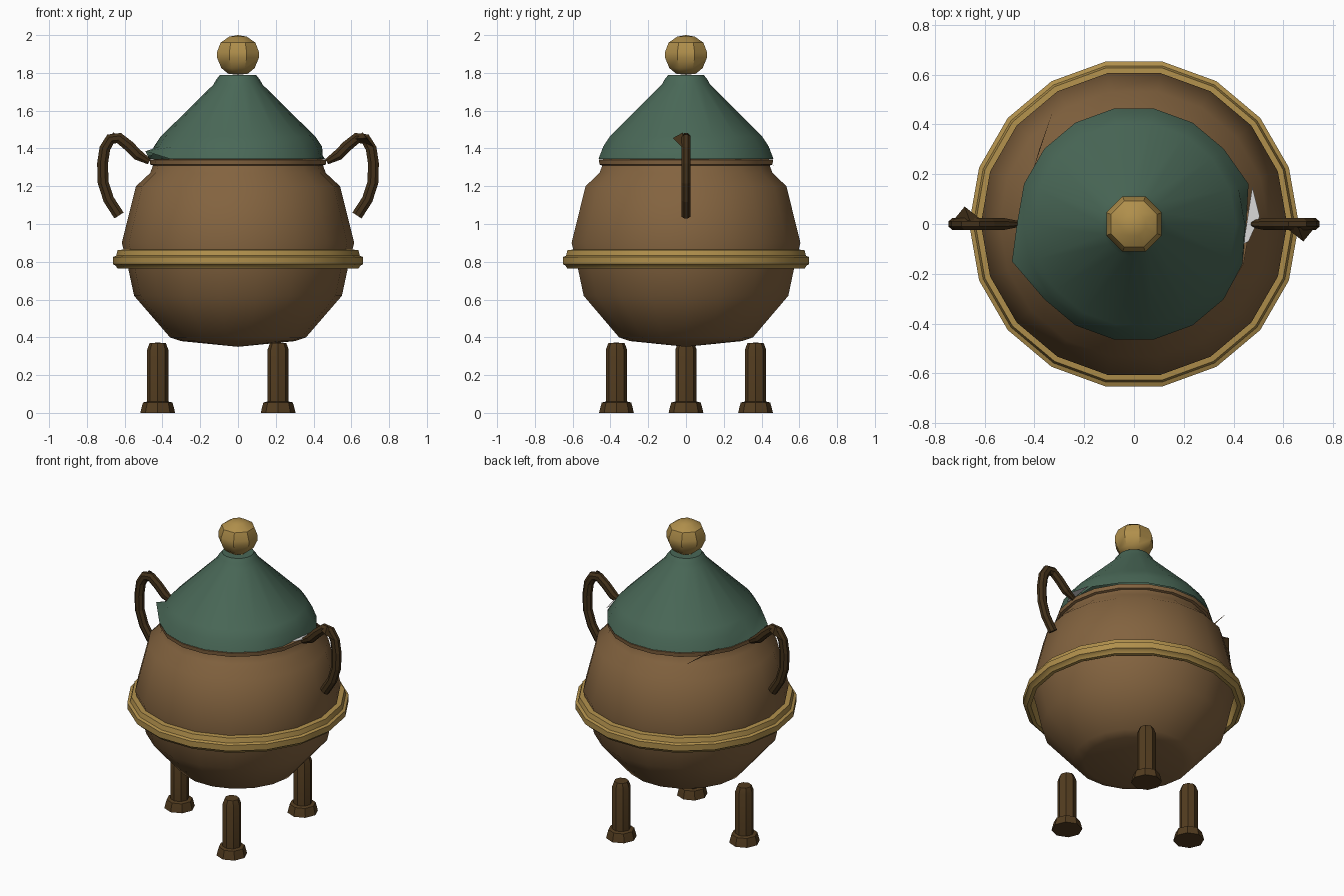
import bpy
import bmesh
from math import cos, sin, pi, radians
from mathutils import Vector

if "Cube" in bpy.data.objects:
    bpy.data.objects.remove(bpy.data.objects["Cube"])


def material(name, rgb):
    m = bpy.data.materials.new(name)
    m.use_nodes = True
    m.diffuse_color = (*rgb, 1)
    m.node_tree.nodes["Principled BSDF"].inputs["Base Color"].default_value = (*rgb, 1)
    return m


BROWN = material("clay brown", (0.227, 0.125, 0.050))
GREEN = material("dull green", (0.067, 0.138, 0.095))
GOLD = material("old gold", (0.434, 0.275, 0.071))
LEG = material("dark brown", (0.085, 0.045, 0.014))
HANDLE = material("deep brown", (0.055, 0.030, 0.010))
PALE = material("pale grey", (0.7, 0.7, 0.7))


def finish(name, bm, mat, smooth=True):
    mesh = bpy.data.meshes.new(name)
    bm.to_mesh(mesh)
    bm.free()
    ob = bpy.data.objects.new(name, mesh)
    bpy.context.collection.objects.link(ob)
    mesh.materials.append(mat)
    if smooth:
        bpy.ops.object.select_all(action="DESELECT")
        ob.select_set(True)
        bpy.context.view_layer.objects.active = ob
        bpy.ops.object.shade_smooth_by_angle(angle=radians(35))
    return ob


def lathe(name, profile, sides, mat, at=(0, 0), closed=False, bend=None, phase=0):
    """Turn a (radius, height) profile about a vertical axis."""
    bm = bmesh.new()
    rings = []
    for r, z in profile:
        if r == 0:
            rings.append([bm.verts.new((*at, z))] * sides)
            continue
        angles = [2 * pi * (i + phase) / sides for i in range(sides)]
        rings.append([bm.verts.new((at[0] + r * cos(a), at[1] + r * sin(a), z)) for a in angles])
    pairs = list(zip(rings, rings[1:]))
    if closed:
        pairs.append((rings[-1], rings[0]))
    for low, high in pairs:
        for i in range(sides):
            j = (i + 1) % sides
            bm.faces.new(dict.fromkeys((low[i], low[j], high[j], high[i])))
    if bend:
        bend(rings)
    bmesh.ops.recalc_face_normals(bm, faces=bm.faces)
    return finish(name, bm, mat)


# Round pot with a narrow collar
lathe("pot_body", [(0, 0.35), (0.30, 0.38), (0.36, 0.40), (0.55, 0.62), (0.58, 0.76),
                   (0.615, 0.90), (0.54, 1.20), (0.465, 1.27), (0.45, 1.31),
                   (0.465, 1.315), (0.468, 1.34), (0.43, 1.345)], 18, BROWN)

# Band around the belly, standing clear of the pot below
lathe("belly_band", [(0.615, 0.765), (0.638, 0.765), (0.648, 0.78), (0.662, 0.787), (0.662, 0.825),
                     (0.645, 0.832), (0.637, 0.862), (0.60, 0.865)], 18, GOLD, closed=True)


# Cone lid, its rim dented beside each handle
def dent_rim(rings):
    rim = rings[0]
    rim[10].co = (-0.49, -0.15, 1.385)
    rim[1].co.x = 0.46
    rim[0].co.x = 0.45
    rim[17].co.x = 0.435


lathe("lid", [(0.47, 1.345), (0.445, 1.41), (0.41, 1.462), (0.13, 1.738),
              (0.115, 1.765), (0.095, 1.79), (0, 1.79)], 18, GREEN, bend=dent_rim)

# Knob
lathe("lid_knob", [(0, 1.79), (0.055, 1.795), (0.095, 1.825), (0.12, 1.88), (0.12, 1.91),
                   (0.10, 1.96), (0.05, 1.992), (0, 2.0)], 8, GOLD, phase=0.5)

# Three free-standing legs with flared feet
for k, name in enumerate(("left_front_leg", "left_back_leg", "right_leg")):
    a = radians((-60, 60, 180)[k])
    lathe(name, [(0, 0), (0.092, 0), (0.085, 0.03), (0.078, 0.055), (0.056, 0.06),
                 (0.056, 0.335), (0.043, 0.37), (0, 0.372)], 8, LEG,
          at=(0.425 * cos(a), 0.425 * sin(a)))


# Hooked handles, each with a barb at the top
PATH = [(0.47, 1.33), (0.53, 1.365), (0.58, 1.415), (0.63, 1.455), (0.675, 1.45),
        (0.705, 1.40), (0.717, 1.32), (0.714, 1.22), (0.685, 1.13), (0.63, 1.045)]


def handle(side, s):
    bm = bmesh.new()
    sides = 8
    rings = []
    for i, (x, z) in enumerate(PATH):
        p = Vector((x, 0, z))
        before, after = PATH[max(i - 1, 0)], PATH[min(i + 1, len(PATH) - 1)]
        t = Vector((after[0] - before[0], 0, after[1] - before[1])).normalized()
        across = Vector((t.z, 0, -t.x))
        r = 0.014 if i == 0 else 0.026
        ring = []
        for k in range(sides):
            a = 2 * pi * (k + 0.5) / sides
            q = p + across * 1.2 * r * cos(a) + Vector((0, r * sin(a), 0))
            ring.append(bm.verts.new((s * q.x, s * q.y, q.z)))
        rings.append(ring)
    for low, high in zip(rings, rings[1:]):
        for k in range(sides):
            j = (k + 1) % sides
            bm.faces.new((low[k], low[j], high[j], high[k]))
    bm.faces.new(rings[0])
    bm.faces.new(rings[-1])
    corners = [(0.61, -0.015, 1.45), (0.725, -0.015, 1.40), (0.66, -0.015, 1.485), (0.68, -0.07, 1.455)]
    barb = [bm.verts.new((s * x, s * y, z)) for x, y, z in corners]
    for trio in ((0, 1, 2), (0, 1, 3), (1, 2, 3), (0, 2, 3)):
        bm.faces.new([barb[n] for n in trio])
    bmesh.ops.recalc_face_normals(bm, faces=bm.faces)
    finish(side + "_handle", bm, HANDLE, smooth=False)


handle("left", 1)
handle("right", -1)


# Small chips where the handles meet the collar
def chip(name, corners, mat):
    bm = bmesh.new()
    bm.faces.new([bm.verts.new(c) for c in corners])
    finish(name, bm, mat, smooth=False)


chip("pale_chip", [(0.475, 0.15, 1.35), (0.44, -0.08, 1.35), (0.46, -0.07, 1.35), (0.505, 0.03, 1.35)], PALE)
chip("brown_sliver", [(-0.32, 0.47, 1.31), (-0.38, 0.30, 1.35), (-0.41, 0.20, 1.35)], BROWN)
